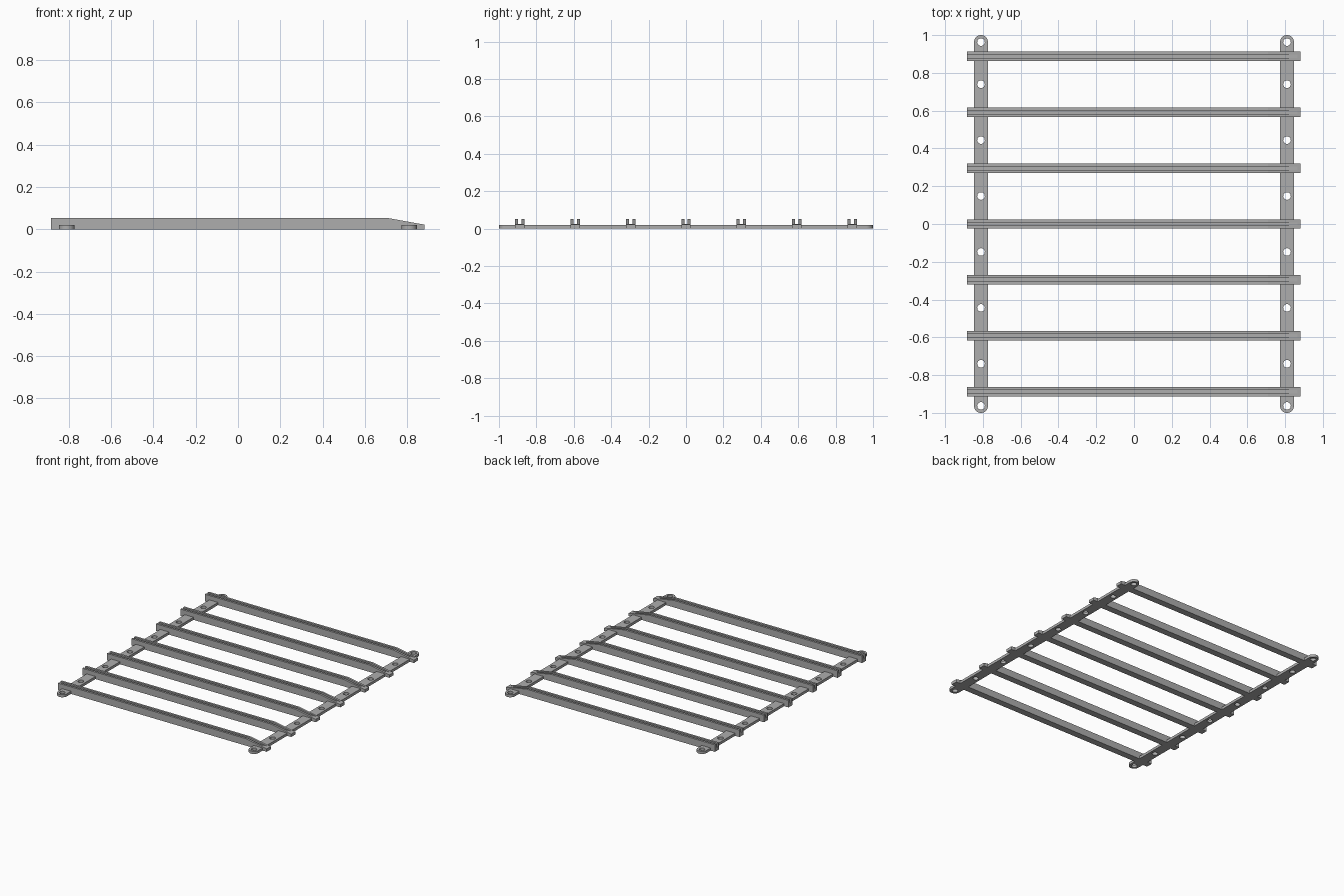
import bpy, bmesh, math
from mathutils import Matrix, Vector

cube = bpy.data.objects.get("Cube")
if cube:
    bpy.data.objects.remove(cube, do_unlink=True)

RAIL_X, RAIL_R, RAIL_H = 0.81, 0.037, 0.02
SLAT_W, SLAT_H, PITCH = 0.05, 0.053, 0.296
SLOT_W, FLOOR_H = 0.018, 0.025

steel = bpy.data.materials.new("steel_grey")
steel.use_nodes = True
colour = (0.42, 0.42, 0.42, 1)
steel.diffuse_color = colour
steel.node_tree.nodes["Principled BSDF"].inputs["Base Color"].default_value = colour


def add_object(name, bm):
    bmesh.ops.recalc_face_normals(bm, faces=bm.faces)
    mesh = bpy.data.meshes.new(name)
    bm.to_mesh(mesh)
    bm.free()
    mesh.materials.append(steel)
    obj = bpy.data.objects.new(name, mesh)
    bpy.context.collection.objects.link(obj)
    return obj


def prism(name, points, direction):
    """Extrude a flat outline along a direction."""
    bm = bmesh.new()
    face = bm.faces.new([bm.verts.new(p) for p in points])
    new = bmesh.ops.extrude_face_region(bm, geom=[face])["geom"]
    verts = [g for g in new if isinstance(g, bmesh.types.BMVert)]
    bmesh.ops.translate(bm, verts=verts, vec=Vector(direction))
    return add_object(name, bm)


def cut(obj, cutter):
    """Subtract the cutter, then discard it."""
    mod = obj.modifiers.new("cut", "BOOLEAN")
    mod.operation = "DIFFERENCE"
    mod.solver = "EXACT"
    mod.object = cutter
    bpy.ops.object.select_all(action="DESELECT")
    bpy.context.view_layer.objects.active = obj
    obj.select_set(True)
    bpy.ops.object.modifier_apply(modifier=mod.name)
    bpy.data.objects.remove(cutter, do_unlink=True)


# Flat side rail with rounded ends
outline = []
for end in (1, -1):
    for i in range(17):
        a = math.pi * i / 16
        outline.append((end * RAIL_R * math.cos(a),
                        end * (1 - RAIL_R + RAIL_R * math.sin(a)), 0))
rail = prism("left_rail", outline, (0, 0, RAIL_H))

# Screw holes: one at each end and one between each pair of slats
bm = bmesh.new()
for y in [-0.963, 0.963] + [PITCH * (i - 2.5) for i in range(6)]:
    bmesh.ops.create_cone(bm, cap_ends=True, segments=24, radius1=0.02,
                          radius2=0.02, depth=0.1,
                          matrix=Matrix.Translation((0, y, 0)))
cut(rail, add_object("hole_cutter", bm))
bpy.ops.object.shade_smooth_by_angle(angle=math.radians(30))
rail.location.x = RAIL_X
right_rail = bpy.data.objects.new("right_rail", rail.data)
right_rail.location.x = -RAIL_X
bpy.context.collection.objects.link(right_rail)

# Cross slat: bar with one tapered end and a slot along its top
side = [(-0.884, 0), (0.882, 0), (0.882, 0.022), (0.71, SLAT_H), (-0.884, SLAT_H)]
slat = prism("slat_1", [(x, -SLAT_W / 2, z) for x, z in side], (0, SLAT_W, 0))
bm = bmesh.new()
bmesh.ops.create_cube(bm, size=1, matrix=Matrix.Translation((0, 0, FLOOR_H + 0.1))
                      @ Matrix.Diagonal((2.2, SLOT_W, 0.2, 1)))
cut(slat, add_object("slot_cutter", bm))

# Repeat the slats evenly along the rails
slat.location.y = -3 * PITCH
for i in range(1, 7):
    copy = bpy.data.objects.new(f"slat_{i + 1}", slat.data)
    copy.location.y = (i - 3) * PITCH
    bpy.context.collection.objects.link(copy)
